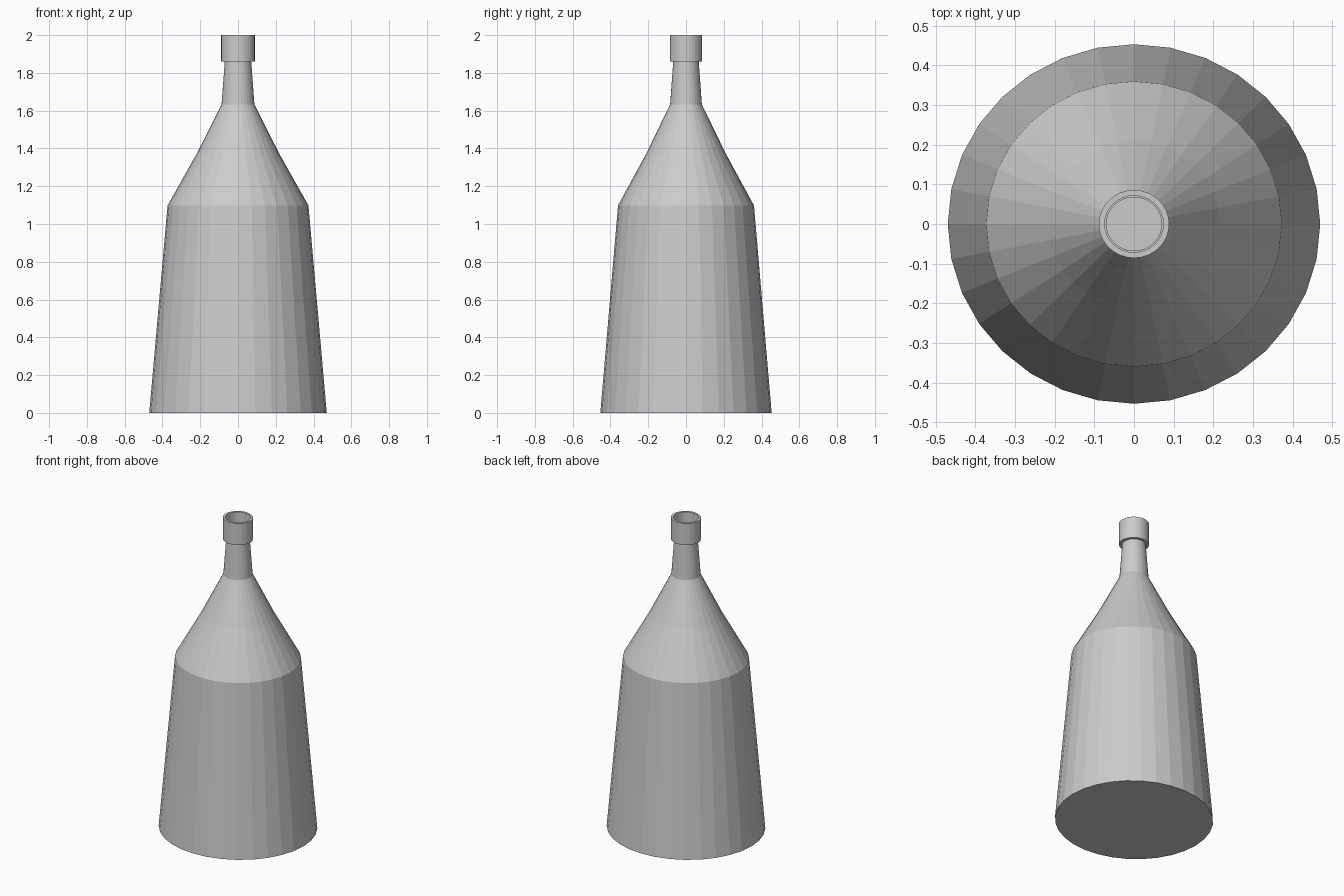
import bpy, bmesh
from math import sin, cos, pi

if "Cube" in bpy.data.objects:
    bpy.data.objects.remove(bpy.data.objects["Cube"])

SIDES = 32
SQUASH = 0.965  # slightly narrower front to back


def lathe(name, profile, closed=False, base=False):
    """Revolve (radius, z) points into a faceted, slightly oval shell."""
    bm = bmesh.new()
    rings = [[bm.verts.new((r * cos(2 * pi * i / SIDES),
                            r * SQUASH * sin(2 * pi * i / SIDES), z))
              for i in range(SIDES)] for r, z in profile]
    pairs = list(zip(rings, rings[1:]))
    if closed:
        pairs.append((rings[-1], rings[0]))
    for a, b in pairs:
        for i in range(SIDES):
            j = (i + 1) % SIDES
            bm.faces.new((a[i], a[j], b[j], b[i]))
    if base:
        bm.faces.new(rings[0][::-1])
    mesh = bpy.data.meshes.new(name)
    bm.to_mesh(mesh)
    bm.free()
    obj = bpy.data.objects.new(name, mesh)
    bpy.context.collection.objects.link(obj)
    return obj


# Tapered body, two-stage shoulder and open neck
lathe("bottle_body", [(0.47, 0), (0.373, 1.098), (0.217, 1.375),
                      (0.087, 1.633), (0.07, 1.86)], base=True)

# Hollow collar around the mouth
lathe("mouth_collar", [(0.07, 1.86), (0.089, 1.86), (0.089, 2.0),
                       (0.074, 2.0), (0.074, 1.862), (0.07, 1.862)], closed=True)
